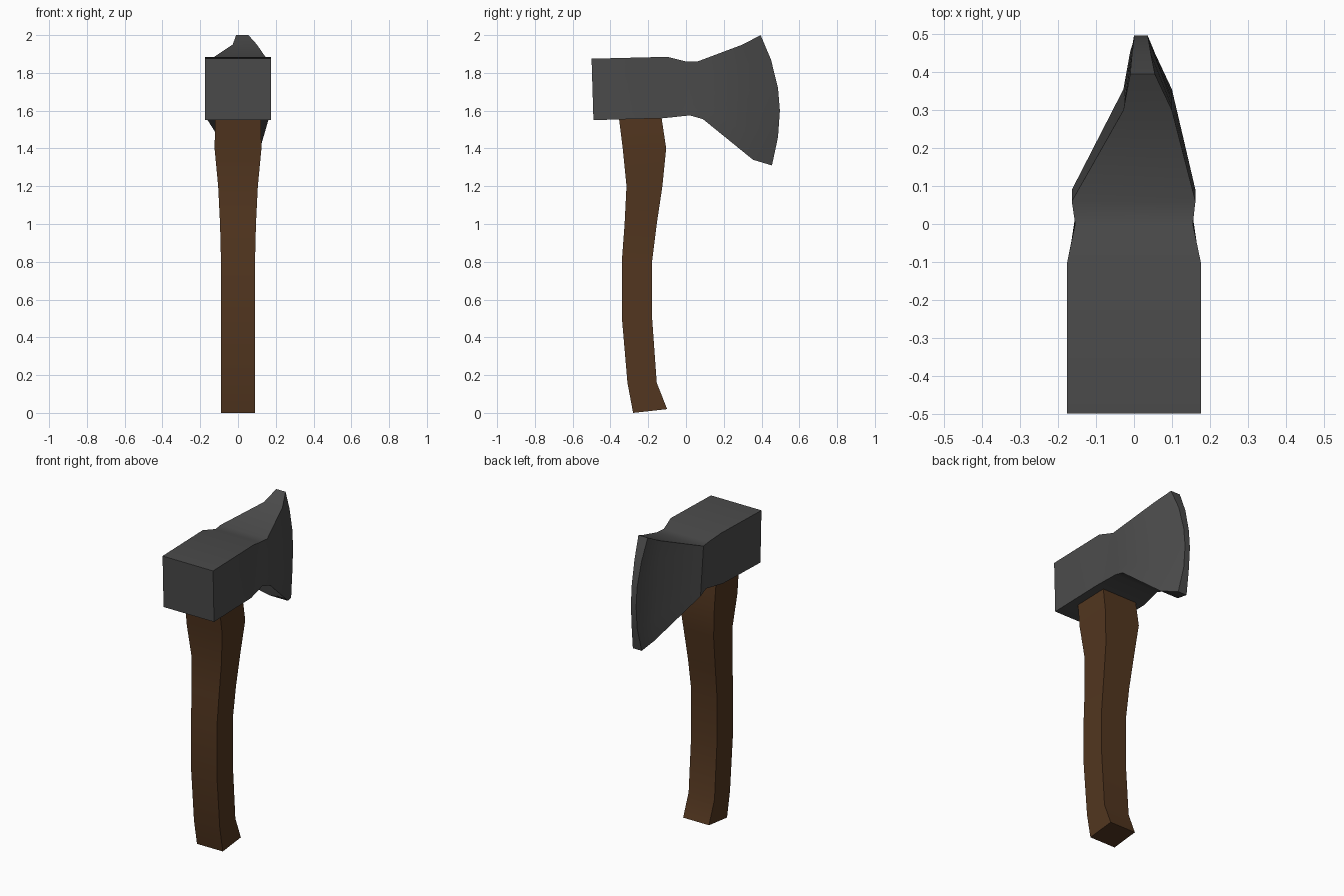
import bpy, bmesh, math

if "Cube" in bpy.data.objects:
    bpy.data.objects.remove(bpy.data.objects["Cube"])


def material(name, rgb):
    m = bpy.data.materials.new(name)
    m.diffuse_color = (*rgb, 1)
    m.use_nodes = True
    m.node_tree.nodes["Principled BSDF"].inputs["Base Color"].default_value = m.diffuse_color
    return m


def loft(name, sections, mat):
    """Skin sections; each section is a list of (left, right) vertex pairs."""
    bm = bmesh.new()
    secs = [[(bm.verts.new(l), bm.verts.new(r)) for l, r in s] for s in sections]
    rings = [[p[0] for p in s] + [p[1] for p in reversed(s)] for s in secs]
    for a, b in zip(rings, rings[1:]):
        for i in range(len(a)):
            j = (i + 1) % len(a)
            bm.faces.new((a[i], a[j], b[j], b[i]))
    for s in (secs[0], secs[-1]):
        for p, q in zip(s, s[1:]):
            bm.faces.new((p[0], p[1], q[1], q[0]))
    bmesh.ops.recalc_face_normals(bm, faces=bm.faces)
    me = bpy.data.meshes.new(name)
    bm.to_mesh(me)
    bm.free()
    me.materials.append(mat)
    ob = bpy.data.objects.new(name, me)
    bpy.context.collection.objects.link(ob)
    bpy.ops.object.select_all(action='DESELECT')
    ob.select_set(True)
    bpy.context.view_layer.objects.active = ob
    bpy.ops.object.shade_smooth_by_angle(angle=math.radians(30))
    return ob


wood = material("wood", (0.085, 0.037, 0.014))
steel = material("steel", (0.07, 0.07, 0.07))

# Handle: curved shaft of rectangular sections (front y, z, back y, z, half width)
shaft = [
    (-0.28, 0.0, -0.10, 0.02, 0.09),
    (-0.31, 0.16, -0.155, 0.16, 0.09),
    (-0.34, 0.51, -0.18, 0.51, 0.09),
    (-0.34, 0.80, -0.18, 0.80, 0.09),
    (-0.325, 1.0, -0.155, 1.0, 0.095),
    (-0.315, 1.2, -0.125, 1.2, 0.105),
    (-0.335, 1.4, -0.105, 1.4, 0.124),
    (-0.36, 1.60, -0.135, 1.60, 0.12),
]
loft("handle", [[((-w, y0, z0), (w, y0, z0)), ((-w, y1, z1), (w, y1, z1))]
                for y0, z0, y1, z1, w in shaft], wood)

# Head: sections from the poll to the blade (top y, z, bottom y, z, left x, right x)
body = [
    (-0.50, 1.875, -0.49, 1.55, -0.176, 0.176),
    (-0.10, 1.885, -0.12, 1.56, -0.176, 0.176),
    (0.0, 1.86, 0.02, 1.575, -0.155, 0.155),
    (0.06, 1.86, 0.09, 1.555, -0.164, 0.162),
    (0.30, 1.95, 0.355, 1.34, -0.028, 0.10),
]
# Curved cutting edge (y, z, left x, right x)
edge = [
    (0.395, 2.0, -0.01, 0.055), (0.45, 1.87, -0.005, 0.044),
    (0.487, 1.72, 0.0, 0.038), (0.497, 1.60, 0.0, 0.036),
    (0.487, 1.46, 0.0, 0.038), (0.455, 1.31, -0.01, 0.052),
]
head = []
for y0, z0, y1, z1, l, r in body:
    col = []
    for _, ez, _, _ in edge:
        t = (2.0 - ez) / 0.69
        y, z = y0 + (y1 - y0) * t, z0 + (z1 - z0) * t
        col.append(((l, y, z), (r, y, z)))
    head.append(col)
head.append([((l, y, z), (r, y, z)) for y, z, l, r in edge])
loft("axe_head", head, steel)
